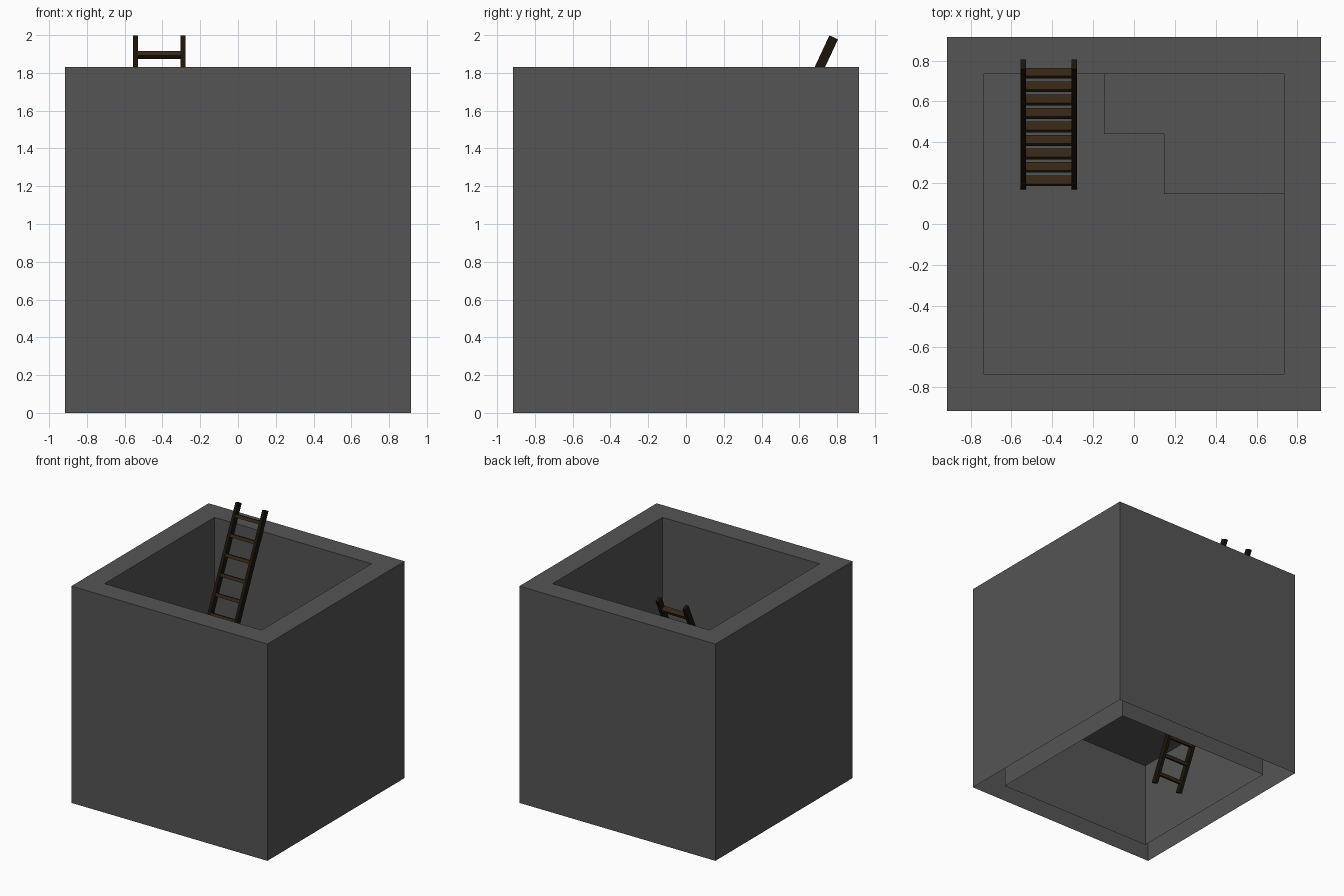
import bpy, bmesh, math
from mathutils import Matrix, Vector

if "Cube" in bpy.data.objects:
    bpy.data.objects.remove(bpy.data.objects["Cube"])

OUT, INN, H = 0.915, 0.733, 1.83      # outer / inner half width, height
FLOOR, STEP = 0.73, 1.095             # pit floor and remaining ledge levels


def material(name, rgb):
    m = bpy.data.materials.new(name)
    m.diffuse_color = (*rgb, 1)
    m.use_nodes = True
    m.node_tree.nodes["Principled BSDF"].inputs["Base Color"].default_value = m.diffuse_color
    return m


def make_object(name, bm, mat):
    me = bpy.data.meshes.new(name)
    bm.to_mesh(me)
    bm.free()
    ob = bpy.data.objects.new(name, me)
    me.materials.append(mat)
    bpy.context.collection.objects.link(ob)
    return ob


stone = material("stone", (0.09, 0.09, 0.09))
dark_wood = material("dark_wood", (0.012, 0.007, 0.003))
wood = material("wood", (0.035, 0.019, 0.008))

# Pit shell: outer skin, top rim and inner skin, open underneath
bm = bmesh.new()
loops = []
for r, z in ((OUT, 0), (OUT, H), (INN, H), (INN, 0)):
    loops.append([bm.verts.new((sx * r, sy * r, z))
                  for sx, sy in ((-1, -1), (1, -1), (1, 1), (-1, 1))])
for a, b in zip(loops, loops[1:]):
    for i in range(4):
        j = (i + 1) % 4
        bm.faces.new((a[i], a[j], b[j], b[i]))
make_object("pit_walls", bm, stone)

# Pit floor: 5 x 5 cells with an undug stepped corner
bm = bmesh.new()
cell = 2 * INN / 5
raised = {(2, 4), (3, 4), (4, 4), (3, 3), (4, 3)}
ledge = []
for i in range(5):
    for j in range(5):
        x, y = -INN + i * cell, -INN + j * cell
        f = bm.faces.new([bm.verts.new((x + u * cell, y + v * cell, FLOOR))
                          for u, v in ((0, 0), (1, 0), (1, 1), (0, 1))])
        if (i, j) in raised:
            ledge.append(f)
bmesh.ops.remove_doubles(bm, verts=bm.verts, dist=0.001)
ext = bmesh.ops.extrude_face_region(bm, geom=ledge)
bmesh.ops.translate(bm, vec=(0, 0, STEP - FLOOR),
                    verts=[g for g in ext["geom"] if isinstance(g, bmesh.types.BMVert)])
bmesh.ops.delete(bm, geom=[f for f in ledge if f.is_valid], context='FACES')
make_object("pit_floor", bm, stone)

# Leaning ladder: local z runs up the ladder from its top end
LEAN = math.radians(25)
frame = Matrix.Translation((-0.417, 0.782, 1.988)) @ Matrix.Rotation(-LEAN, 4, 'X')
LENGTH = 2.06


def ladder_box(name, centre, size, mat):
    bm = bmesh.new()
    bmesh.ops.create_cube(bm, size=1, matrix=frame @ Matrix.Translation(centre)
                          @ Matrix.Diagonal((*size, 1)))
    return make_object(name, bm, mat)


for side, name in ((-1, "left_rail"), (1, "right_rail")):
    ladder_box(name, Vector((side * 0.125, 0, -LENGTH / 2)), (0.026, 0.05, LENGTH), dark_wood)
for k in range(13):
    ladder_box(f"rung_{k + 1}", Vector((0, 0, -0.103 - k * 0.156)), (0.23, 0.045, 0.027), wood)
